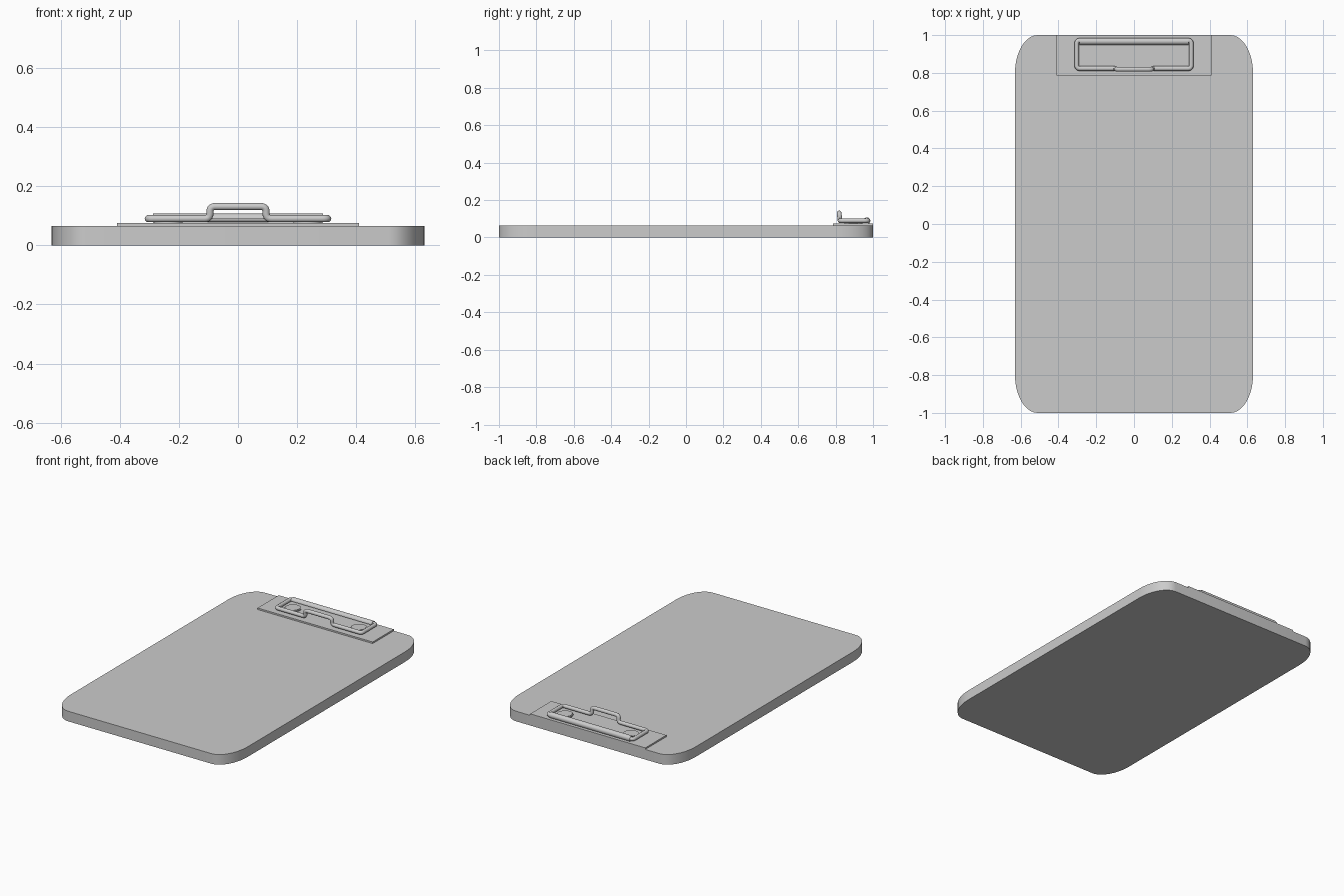
import bpy, bmesh, math
from mathutils import Vector

if "Cube" in bpy.data.objects:
    bpy.data.objects.remove(bpy.data.objects["Cube"])

grey = bpy.data.materials.new("plain grey")
grey.diffuse_color = (0.6, 0.6, 0.6, 1)
grey.use_nodes = True
grey.node_tree.nodes["Principled BSDF"].inputs["Base Color"].default_value = grey.diffuse_color


def finish(obj, angle=35):
    if not obj.data.materials:
        obj.data.materials.append(grey)
    bpy.ops.object.select_all(action='DESELECT')
    obj.select_set(True)
    bpy.context.view_layer.objects.active = obj
    bpy.ops.object.shade_smooth_by_angle(angle=math.radians(angle))


def prism(name, outline, axis, lo, hi):
    """Extrude a 2D outline along z (outline is x, y) or x (outline is y, z)."""
    bm = bmesh.new()
    place = (lambda a, b, h: (a, b, h)) if axis == 'z' else (lambda a, b, h: (h, a, b))
    face = bm.faces.new([bm.verts.new(place(a, b, lo)) for a, b in outline])
    moved = bmesh.ops.extrude_face_region(bm, geom=[face])['geom']
    shift = Vector(place(0, 0, hi - lo))
    bmesh.ops.translate(bm, vec=shift, verts=[v for v in moved if isinstance(v, bmesh.types.BMVert)])
    bmesh.ops.recalc_face_normals(bm, faces=bm.faces)
    mesh = bpy.data.meshes.new(name)
    bm.to_mesh(mesh)
    bm.free()
    obj = bpy.data.objects.new(name, mesh)
    bpy.context.collection.objects.link(obj)
    finish(obj)
    return obj


def rounded_path(points, r, steps=6):
    """Closed path with every corner replaced by a smooth bend."""
    out = []
    for i, p in enumerate(points):
        p = Vector(p)
        a = (Vector(points[i - 1]) - p).normalized() * r
        b = (Vector(points[(i + 1) % len(points)]) - p).normalized() * r
        for k in range(steps + 1):
            t = k / steps
            out.append(p + a * (1 - t) ** 2 + b * t ** 2)
    return out


# Board with elliptical corners
outline = []
for q, (sx, sy) in enumerate([(1, 1), (-1, 1), (-1, -1), (1, -1)]):
    for k in range(11):
        t = math.pi / 2 * (q + k / 10)
        outline.append((sx * 0.51 + 0.12 * math.cos(t), sy * 0.80 + 0.20 * math.sin(t)))
prism("board", outline, 'z', 0, 0.065)

# Thin metal base plate under the clip
prism("clip_plate", [(-0.41, 0.785), (0.41, 0.785), (0.41, 1.0), (-0.41, 1.0)], 'z', 0.063, 0.075)

# Rivets
for name, x in (("left_rivet", -0.235), ("right_rivet", 0.235)):
    ring = lambda r: [(x + r * math.cos(k * math.tau / 32), 0.895 + r * math.sin(k * math.tau / 32)) for k in range(32)]
    prism(name, ring(0.048), 'z', 0.072, 0.081)
    prism(name + "_cap", ring(0.042), 'z', 0.080, 0.084)

# Wire clip loop with raised thumb grip
f = 0.823
path = [(-0.303, 0.972, 0.09), (-0.303, f, 0.09), (-0.095, f, 0.09), (-0.095, f - 0.004, 0.131),
        (0.095, f - 0.004, 0.131), (0.095, f, 0.09), (0.303, f, 0.09), (0.303, 0.972, 0.09)]
pts = rounded_path(path, 0.018)
curve = bpy.data.curves.new("wire_clip", 'CURVE')
curve.dimensions = '3D'
curve.bevel_depth = 0.0125
curve.bevel_resolution = 3
spline = curve.splines.new('POLY')
spline.points.add(len(pts) - 1)
for sp, p in zip(spline.points, pts):
    sp.co = (*p, 1)
spline.use_cyclic_u = True
wire = bpy.data.objects.new("wire_clip", curve)
bpy.context.collection.objects.link(wire)
bpy.context.view_layer.objects.active = wire
wire.select_set(True)
bpy.ops.object.convert(target='MESH')
finish(bpy.context.view_layer.objects.active, 50)

# Curled hinge sheet that rises from the plate and wraps the back of the wire
arc = [math.radians(-90 + 270 * k / 16) for k in range(17)]
curl = lambda r: [(0.967 + r * math.cos(a), 0.089 + r * math.sin(a)) for a in arc]
outer, inner = curl(0.0185), curl(0.0145)
prism("hinge_curl", [(0.948, 0.0705)] + outer + inner[::-1] + [(0.948, 0.0745)], 'x', -0.288, 0.288)
